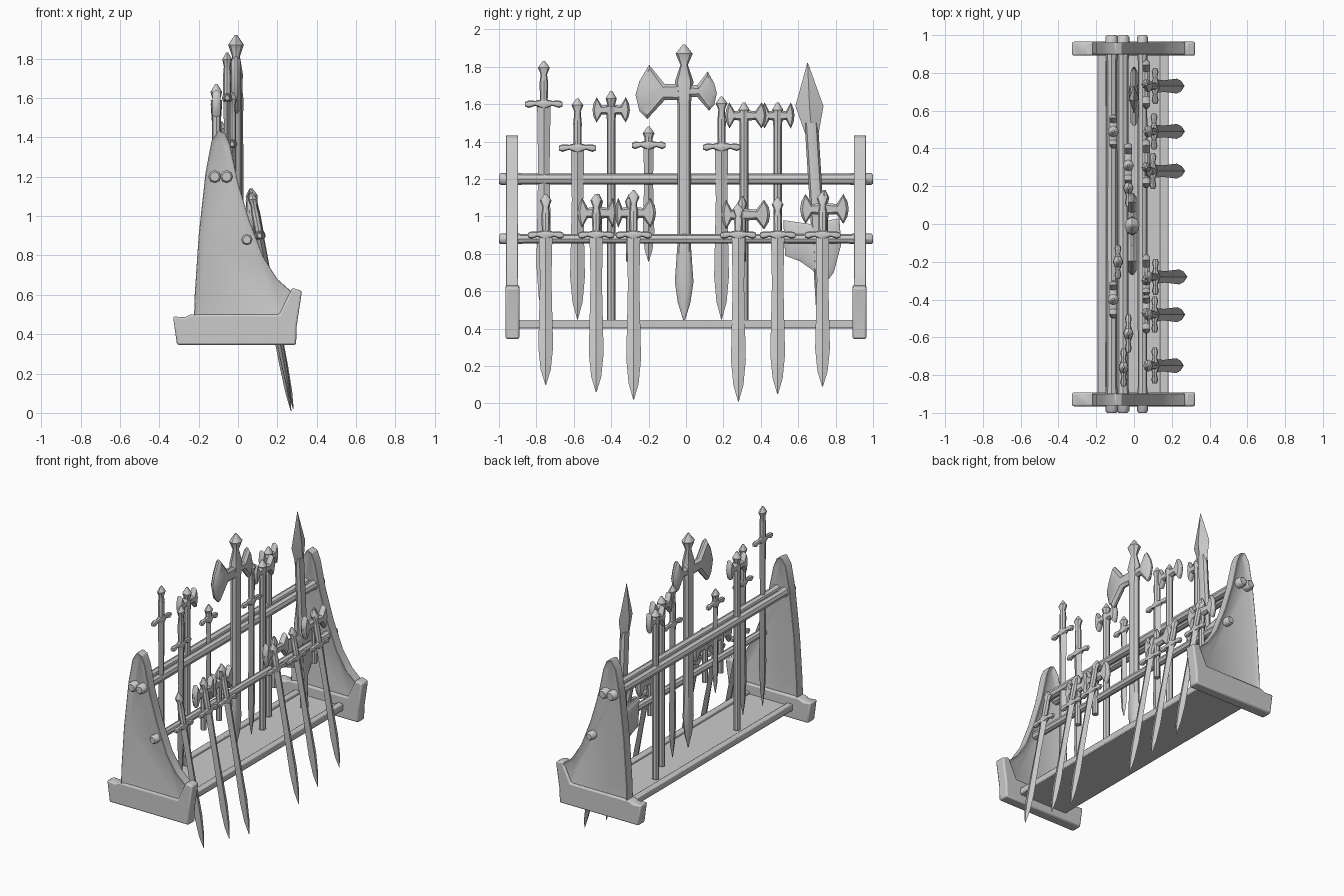
import bpy, bmesh, math

default = bpy.data.objects.get("Cube")
if default:
    bpy.data.objects.remove(default, do_unlink=True)

grey = bpy.data.materials.new("plain grey")
grey.use_nodes = True
COLOUR = (0.6, 0.6, 0.6, 1)
grey.diffuse_color = COLOUR
grey.node_tree.nodes["Principled BSDF"].inputs["Base Color"].default_value = COLOUR


def finish(name, bm, bevel=0):
    """Turn a bmesh into a shaded, coloured object."""
    bmesh.ops.recalc_face_normals(bm, faces=bm.faces)
    mesh = bpy.data.meshes.new(name)
    bm.to_mesh(mesh)
    bm.free()
    obj = bpy.data.objects.new(name, mesh)
    bpy.context.scene.collection.objects.link(obj)
    mesh.materials.append(grey)
    if bevel:
        mod = obj.modifiers.new("soft edges", "BEVEL")
        mod.width = bevel
        mod.segments = 2
        mod.limit_method = "ANGLE"
    bpy.ops.object.select_all(action="DESELECT")
    obj.select_set(True)
    bpy.context.view_layer.objects.active = obj
    bpy.ops.object.shade_smooth_by_angle(angle=math.radians(40))
    return obj


def loft(name, stations, along="Z", sides=8):
    """Skin rings (x, y, z, half width, half depth) running along an axis."""
    bm = bmesh.new()
    rings = []
    for x, y, z, wide, deep in stations:
        ring = []
        for i in range(sides):
            a = math.tau * i / sides
            u, v = wide * math.cos(a), deep * math.sin(a)
            co = (x + v, y + u, z) if along == "Z" else (x + v, y, z + u)
            ring.append(bm.verts.new(co))
        rings.append(ring)
    for low, high in zip(rings, rings[1:]):
        for i in range(sides):
            j = (i + 1) % sides
            bm.faces.new((low[i], low[j], high[j], high[i]))
    bm.faces.new(rings[0])
    bm.faces.new(rings[-1])
    return finish(name, bm)


def prism(name, outline, facing, centre, half, inset=0, depth=0, bevel=0):
    """Extrude an outline along X or Y and raise or sink both broad faces."""
    bm = bmesh.new()
    caps = []
    for side in (-half, half):
        c = centre + side
        caps.append([bm.verts.new((c, u, z) if facing == "X" else (u, c, z))
                     for u, z in outline])
    broad = [bm.faces.new(cap) for cap in caps]
    n = len(outline)
    for i in range(n):
        j = (i + 1) % n
        bm.faces.new((caps[0][i], caps[0][j], caps[1][j], caps[1][i]))
    bmesh.ops.recalc_face_normals(bm, faces=bm.faces)
    if inset:
        bmesh.ops.inset_individual(bm, faces=broad, thickness=inset, depth=depth)
    return finish(name, bm, bevel)


def box(name, x, z, wide, tall, length, bevel):
    corners = [(x - wide, z - tall), (x + wide, z - tall),
               (x + wide, z + tall), (x - wide, z + tall)]
    return prism(name, corners, "Y", 0, length, bevel=bevel)


def sword(name, x, y, top, guard, tip, wide=.036, span=.1, lean=0):
    """Pommel, grip, cross guard and diamond blade; lean moves the tip to +x."""
    def at(z, w, d):
        return (x + lean * (top - z), y, z, w, d)
    loft(name + "_hilt", [at(top, .006, .006), at(top - .035, .032, .025),
                          at(top - .07, .017, .017), at((top + guard) / 2, .023, .021),
                          at(guard, .02, .02)])
    gx = x + lean * (top - guard)
    loft(name + "_guard", [(gx, y + s * span, guard + dz, r, r * .9) for s, dz, r in
                           ((-1, 0, .012), (-.8, 0, .02), (-.45, .005, .013), (0, 0, .03),
                            (.45, .005, .013), (.8, 0, .02), (1, 0, .012))], "Y")
    drop = guard - tip
    loft(name + "_blade", [at(guard, wide, .018), at(guard - drop * .3, wide * .85, .016),
                           at(tip + drop * .25, wide * 1.1, .015),
                           at(tip + drop * .1, wide * .75, .011), at(tip, .002, .002)],
         sides=4)


def axe(name, x, y, z, left, right, tall, top, bottom, shaft=.023):
    """Shaft with a flared blade on each side."""
    half = [(.1, .4), (.5, .32), (.78, 1), (.95, .5), (1, 0), (.95, -.5), (.78, -1), (.5, -.35), (.1, -.4)]
    outline = [(y + u * right, z + v * tall) for u, v in half]
    outline += [(y - u * left, z + v * tall) for u, v in reversed(half)]
    prism(name + "_head", outline, "X", x, .006, tall * .16, .014)
    loft(name + "_shaft", [(x, y, h, r, r) for h, r in
                           ((top, .006), (top - .04, shaft * 1.3), (top - .08, shaft * .8),
                            (z + .02, shaft * 1.25), (z - .06, shaft), (bottom, shaft))])


# End frames: a sunken tapering panel on a heavy foot
panel = [(-.225, .42), (.26, .42), (.29, .6), (.2, .68), (.13, .79), (.06, .97),
         (0, 1.17), (-.04, 1.36), (-.065, 1.42), (-.1, 1.435), (-.135, 1.38),
         (-.165, 1.22), (-.2, .9), (-.22, .6)]
foot = [(-.31, .345), (.295, .345), (.298, .44), (.325, .62), (.275, .635), (.21, .5),
        (-.24, .5), (-.27, .485), (-.33, .49)]
for side, label in ((1, "back"), (-1, "front")):
    prism(label + "_panel", panel, "Y", side * .93, .034, .03, -.014, .008)
    prism(label + "_foot", foot, "Y", side * .928, .037, bevel=.01)

# Shelf with raised lips
box("shelf", -.005, .415, .185, .015, .9, .004)
for x in (-.17, .16):
    box("shelf_lip", x, .425, .022, .022, .9, .006)

# Rails, with thicker ends poking through the frames
for name, x, z, r in (("upper_rail_back", -.118, 1.2, .03),
                      ("upper_rail_front", -.058, 1.2, .03), ("lower_rail", .045, .88, .026)):
    loft(name, [(x, y, z, k * r, k * r) for y, k in
                ((-1, .8), (-.99, 1.1), (-.9, 1.1), (-.86, .95), (0, 1),
                 (.86, .95), (.9, 1.1), (.99, 1.1), (1, .8))], "Y")

# Standing swords
sword("tall_sword", -.055, -.76, 1.83, 1.6, .45)
sword("left_sword", -.03, -.58, 1.63, 1.365, .45)
sword("short_sword", -.085, -.2, 1.48, 1.38, .76, .028, .09)
sword("right_sword", -.03, .19, 1.64, 1.37, .45)

# Standing axes
axe("spiked_axe", -.11, -.4, 1.57, .1, .1, .068, 1.67, .44)
axe("wide_axe", -.03, .31, 1.54, .1, .12, .07, 1.61, .44)
axe("narrow_axe", -.11, .49, 1.54, .09, .09, .07, 1.61, .44)

# Great axe with uneven blades and a pointed lower end
for side, reach, tall, z in ((-1, .26, .145, 1.665), (1, .175, .105, 1.67)):
    fan = [(.05, .3), (.4, .3), (.72, 1), (.92, .4), (1, -.1), (.92, -.7), (.76, -1),
           (.4, -.3), (.05, -.3)]
    prism("great_axe_blade", [(side * u * reach - .01, z + v * tall) for u, v in fan],
          "X", -.01, .006, .02, .016)
loft("great_axe_shaft", [(-.01, -.01, z, w, d) for z, w, d in
                         ((1.92, .006, .006), (1.87, .046, .04), (1.81, .02, .02),
                          (1.72, .05, .035), (1.6, .036, .03), (.85, .036, .03),
                          (.65, .05, .025), (.54, .034, .02), (.44, .003, .003))])

# Spear, leaning slightly
loft("spear_head", [(.0, y, z, w, d) for y, z, w, d in
                    ((.65, 1.82, .002, .002), (.66, 1.59, .075, .028), (.675, 1.42, .03, .024))],
     sides=4)
loft("spear_shaft", [(.0, .67, 1.5, .036, .026), (.0, .695, 1.1, .036, .028),
                     (.0, .725, .44, .026, .026)])

# Swords hung on the lower rail, tips slanting out
for y, top, tip in ((-.75, 1.12, .1), (-.48, 1.12, .06), (-.28, 1.14, .02),
                    (.28, 1.07, .01), (.49, 1.1, .05), (.73, 1.13, .09)):
    sword("hung_sword", .068, y, top, .9, tip, .036, .095, .19)

# Small axes hung behind them
for y, z, left, right in ((-.47, 1.02, .11, .1), (-.3, 1.02, .08, .14),
                          (.3, 1.01, .11, .15), (.74, 1.04, .13, .13)):
    axe("hung_axe", .065, y, z, left, right, .08, z + .1, .76, .02)

# Broad cleaver blade behind the lower rail
cleaver = [(.52, .98), (.66, .96), (.82, .99), (.83, .85), (.79, .7), (.73, .62),
           (.68, .71), (.61, .76), (.53, .79)]
prism("broad_blade", cleaver, "X", .0, .006, .025, .012)
